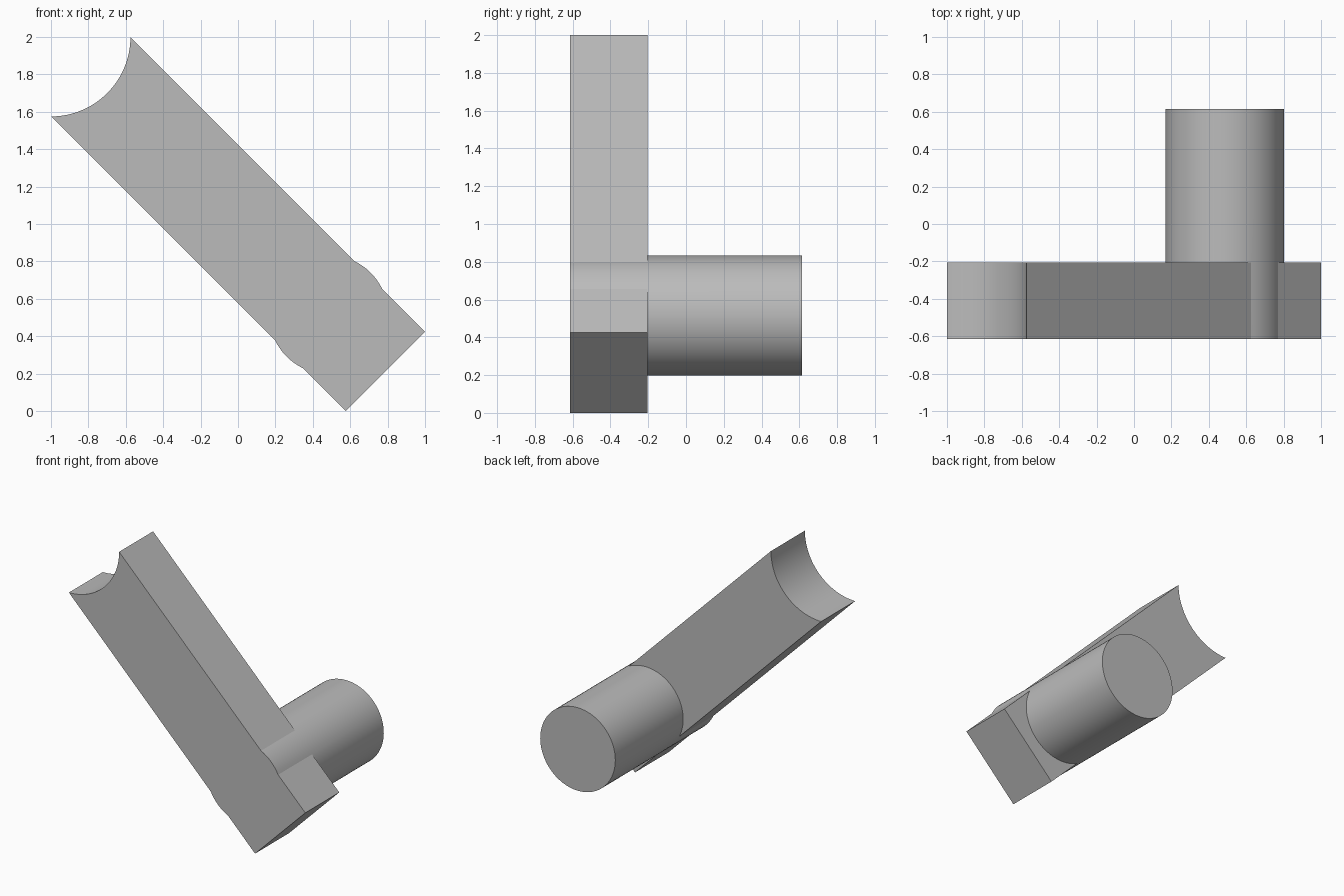
import bpy
import bmesh
from math import acos, cos, sin, pi, radians

cube = bpy.data.objects.get("Cube")
if cube:
    bpy.data.objects.remove(cube, do_unlink=True)

# Main sizes
END = 0.425                      # corner offset of the diagonal bar
HALF_WIDTH = END / 2 ** 0.5
PIN_R = 0.3175
PIN_X, PIN_Z = 0.485, 0.515
FRONT, SHOULDER, BACK = -0.615, -0.205, 0.615


def arc(cx, cz, r, start, end, steps):
    """Points along an arc in the front plane, both ends included."""
    angles = [start + (end - start) * i / steps for i in range(steps + 1)]
    return [(cx + r * cos(a), cz + r * sin(a)) for a in angles]


bm = bmesh.new()


def ring(points, y):
    return [bm.verts.new((x, y, z)) for x, z in points]


def bridge(a, b):
    """Quads between two closed rings of equal length."""
    for i in range(len(a)):
        j = (i + 1) % len(a)
        bm.faces.new((a[i], a[j], b[j], b[i]))


# Arm outline: square end, pin bulges on both sides, scooped far end
bulge = acos(HALF_WIDTH / PIN_R)
up, down = pi / 4, 5 * pi / 4
upper_bulge = arc(PIN_X, PIN_Z, PIN_R, up - bulge, up + bulge, 8)
lower_bulge = arc(PIN_X, PIN_Z, PIN_R, down - bulge, down + bulge, 8)
scoop = arc(-1, 2, END, 0, -pi / 2, 32)
outline = [(1 - END, 0), (1, END)] + upper_bulge + scoop + lower_bulge
front = ring(outline, FRONT)
middle = ring(outline, SHOULDER)
bm.faces.new(front)
bridge(front, middle)

# Pin: shares the bulge points, with inner arcs crossing the arm's back
foot, top, hollow = middle[:2], middle[2:11], middle[11:44]
bottom = middle[44:]
far_arc = ring(arc(PIN_X, PIN_Z, PIN_R, up + bulge, down - bulge, 32)[1:-1], SHOULDER)
near_arc = ring(arc(PIN_X, PIN_Z, PIN_R, down + bulge, up - bulge + 2 * pi, 32)[1:-1], SHOULDER)
base = top + far_arc + bottom + near_arc
tip = ring([(v.co.x, v.co.z) for v in base], BACK)
bridge(base, tip)
bm.faces.new(tip)

# Back of the arm on either side of the pin
bm.faces.new([top[-1]] + hollow + [bottom[0]] + far_arc[::-1])
bm.faces.new([bottom[-1]] + foot + [top[0]] + near_arc[::-1])
bmesh.ops.recalc_face_normals(bm, faces=bm.faces)

mesh = bpy.data.meshes.new("arm_with_pin")
bm.to_mesh(mesh)
bm.free()
arm = bpy.data.objects.new("arm_with_pin", mesh)
bpy.context.collection.objects.link(arm)

# Plain grey finish
grey = bpy.data.materials.new("plain grey")
grey.use_nodes = True
colour = (0.5, 0.5, 0.5, 1)
grey.diffuse_color = colour
grey.node_tree.nodes["Principled BSDF"].inputs["Base Color"].default_value = colour
mesh.materials.append(grey)

bpy.context.view_layer.objects.active = arm
arm.select_set(True)
bpy.ops.object.shade_smooth_by_angle(angle=radians(15))
